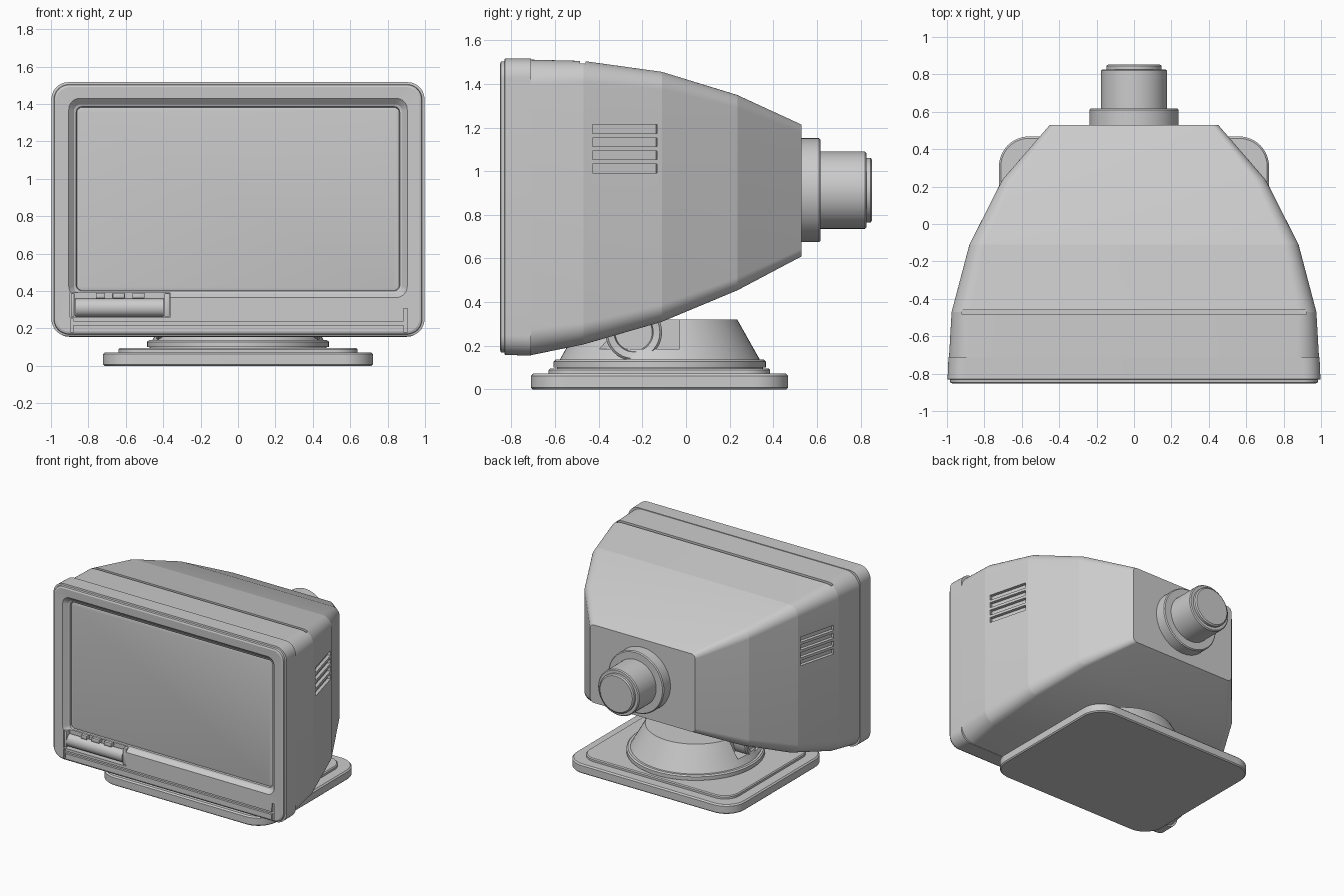
import bpy, bmesh, math
from mathutils import Vector

if "Cube" in bpy.data.objects:
    bpy.data.objects.remove(bpy.data.objects["Cube"])


def finish(name, bm, angle):
    bmesh.ops.recalc_face_normals(bm, faces=bm.faces)
    me = bpy.data.meshes.new(name)
    bm.to_mesh(me)
    bm.free()
    ob = bpy.data.objects.new(name, me)
    bpy.context.collection.objects.link(ob)
    smooth(ob, angle)
    return ob


def smooth(ob, angle):
    bpy.ops.object.select_all(action='DESELECT')
    bpy.context.view_layer.objects.active = ob
    ob.select_set(True)
    bpy.ops.object.shade_smooth_by_angle(angle=math.radians(angle))


def rect(hw, lo, hi, r, n=12):
    """Rounded rectangle outline, centred on x."""
    pts = []
    for k, (cx, cy) in enumerate([(hw - r, hi - r), (r - hw, hi - r), (r - hw, lo + r), (hw - r, lo + r)]):
        for i in range(n + 1):
            a = math.pi / 2 * (k + i / n)
            pts.append((cx + r * math.cos(a), cy + r * math.sin(a)))
    return pts


def loft(name, rings, place, angle=30):
    """Skin a list of (offset, outline) and cap both ends."""
    bm = bmesh.new()
    loops = [[bm.verts.new(place(u, v, t)) for u, v in pts] for t, pts in rings]
    n = len(loops[0])
    for a, b in zip(loops, loops[1:]):
        for i in range(n):
            j = (i + 1) % n
            bm.faces.new((a[i], a[j], b[j], b[i]))
    bm.faces.new(loops[0])
    bm.faces.new(loops[-1])
    return finish(name, bm, angle)


def along_x(u, v, t): return Vector((t, u, v))
def along_y(u, v, t): return Vector((u, t, v))
def along_z(u, v, t): return Vector((u, v, t))


def turned(name, profile, cu, cv, place, n=64):
    """Turned solid from (offset, radius) pairs."""
    angs = [2 * math.pi * i / n for i in range(n)]
    return loft(name, [(t, [(cu + r * math.cos(a), cv + r * math.sin(a)) for a in angs])
                       for t, r in profile], place)


def box(name, x0, x1, y0, y1, z0, z1, rot=0, bevel=0):
    bm = bmesh.new()
    bmesh.ops.create_cube(bm, size=1)
    for v in bm.verts:
        v.co = Vector((v.co.x * (x1 - x0), v.co.y * (y1 - y0), v.co.z * (z1 - z0)))
    if bevel:
        bmesh.ops.bevel(bm, geom=bm.edges[:], offset=bevel, segments=2, affect='EDGES', profile=0.5)
    ob = finish(name, bm, 30)
    ob.location = ((x0 + x1) / 2, (y0 + y1) / 2, (z0 + z1) / 2)
    ob.rotation_euler.z = rot
    return ob


def cut(target, *args, **kw):
    cutter = box("cutter", *args, **kw)
    cutter.hide_render = True
    mod = target.modifiers.new("cut", 'BOOLEAN')
    mod.operation, mod.solver, mod.object = 'DIFFERENCE', 'EXACT', cutter
    bpy.context.view_layer.objects.active = target
    bpy.ops.object.modifier_apply(modifier=mod.name)
    bpy.data.objects.remove(cutter, do_unlink=True)


# Housing: screen recess, front rim, bezel band, then tapering faceted shell
sections = [
    (-0.795, 0.862, 0.403, 1.382, 0.03),
    (-0.815, 0.865, 0.400, 1.385, 0.03),
    (-0.820, 0.877, 0.390, 1.397, 0.035),
    (-0.850, 0.905, 0.365, 1.430, 0.06),
    (-0.853, 0.970, 0.182, 1.490, 0.07),
    (-0.848, 0.982, 0.170, 1.502, 0.08),
    (-0.832, 0.984, 0.168, 1.504, 0.08),
    (-0.830, 0.997, 0.158, 1.516, 0.09),
    (-0.710, 0.992, 0.155, 1.516, 0.09),
    (-0.710, 0.989, 0.157, 1.511, 0.12),
    (-0.470, 0.975, 0.206, 1.505, 0.10),
    (-0.110, 0.880, 0.310, 1.455, 0.08),
    (0.235, 0.705, 0.454, 1.349, 0.06),
    (0.530, 0.450, 0.610, 1.213, 0.035),
]
housing = loft("housing", [(y, rect(hw, lo, hi, r)) for y, hw, lo, hi, r in sections], along_y, 9)

# Side vents, following the slope of the shell
slope = math.atan2(0.095, 0.36)
for s in (-1, 1):
    for i in range(4):
        z = 1.012 + i * 0.0605
        cut(housing, s * 0.925 - 0.025, s * 0.925 + 0.025, -0.433, -0.127, z - 0.02, z + 0.02, rot=s * slope)

# Top groove, front trim grooves and control recess
cut(housing, -0.92, 0.92, -0.485, -0.46, 1.485, 1.55)
cut(housing, -0.895, 0.905, -0.9, -0.835, 0.218, 0.238)
cut(housing, 0.885, 0.905, -0.9, -0.836, 0.18, 0.305)
cut(housing, -0.895, -0.88, -0.9, -0.836, 0.18, 0.25)
cut(housing, -0.897, -0.363, -0.9, -0.8, 0.258, 0.393)
smooth(housing, 9)

# Screen glass
loft("screen", [(-0.79, rect(0.861, 0.404, 1.381, 0.03)), (-0.803, rect(0.861, 0.404, 1.381, 0.03)),
                (-0.806, rect(0.85, 0.415, 1.37, 0.025))], along_y)

# Control flap with a rounded front, end cheeks and three buttons
arc = [(-0.81 - 0.042 * math.sin(math.pi * i / 12), 0.311 - 0.048 * math.cos(math.pi * i / 12)) for i in range(13)]
loft("control_flap", [(-0.87, arc), (-0.397, arc)], along_x)
for x0, x1 in ((-0.894, -0.875), (-0.393, -0.366)):
    box("flap_cheek", x0, x1, -0.848, -0.79, 0.263, 0.388, bevel=0.004)
for x0, x1 in ((-0.76, -0.71), (-0.67, -0.605), (-0.565, -0.5)):
    box("button", x0, x1, -0.835, -0.79, 0.36, 0.39, bevel=0.004)

# Rear tube collar and tube end
turned("tube_collar", [(0.50, 0.238), (0.61, 0.238), (0.617, 0.231)], 0, 0.913, along_y)
turned("tube_end", [(0.60, 0.177), (0.82, 0.177), (0.827, 0.17), (0.827, 0.148), (0.846, 0.148),
                    (0.853, 0.138)], 0, 0.913, along_y)

# Base plates
loft("base_plate", [(t, rect(0.722 - i, -0.71 + i, 0.468 - i, 0.16 - i)) for t, i in
                    ((0, 0.008), (0.008, 0), (0.062, 0), (0.072, 0.01))], along_z)
loft("base_step", [(t, rect(0.64 - i, -0.63 + i, 0.386 - i, 0.12 - i)) for t, i in
                   ((0.06, 0), (0.088, 0), (0.095, 0.007))], along_z)

# Swivel cone with notches for the tilt hinge
cone = turned("swivel_cone", [(0.085, 0.472), (0.1, 0.472), (0.1, 0.486), (0.128, 0.486), (0.137, 0.476),
                              (0.137, 0.458), (0.32, 0.355)], 0, -0.12, along_z)
for s in (-1, 1):
    cut(cone, s * 0.45 - 0.12, s * 0.45 + 0.12, -0.41, -0.03, 0.185, 0.5)
smooth(cone, 30)

# Tilt hinge drum with recessed end rings
drum = [(0.40, 0.085), (0.425, 0.09), (0.435, 0.12), (0.425, 0.13)]
turned("tilt_hinge", [(-x, r) for x, r in drum] + [(x, r) for x, r in reversed(drum)],
       -0.24, 0.262, along_x, 48)
